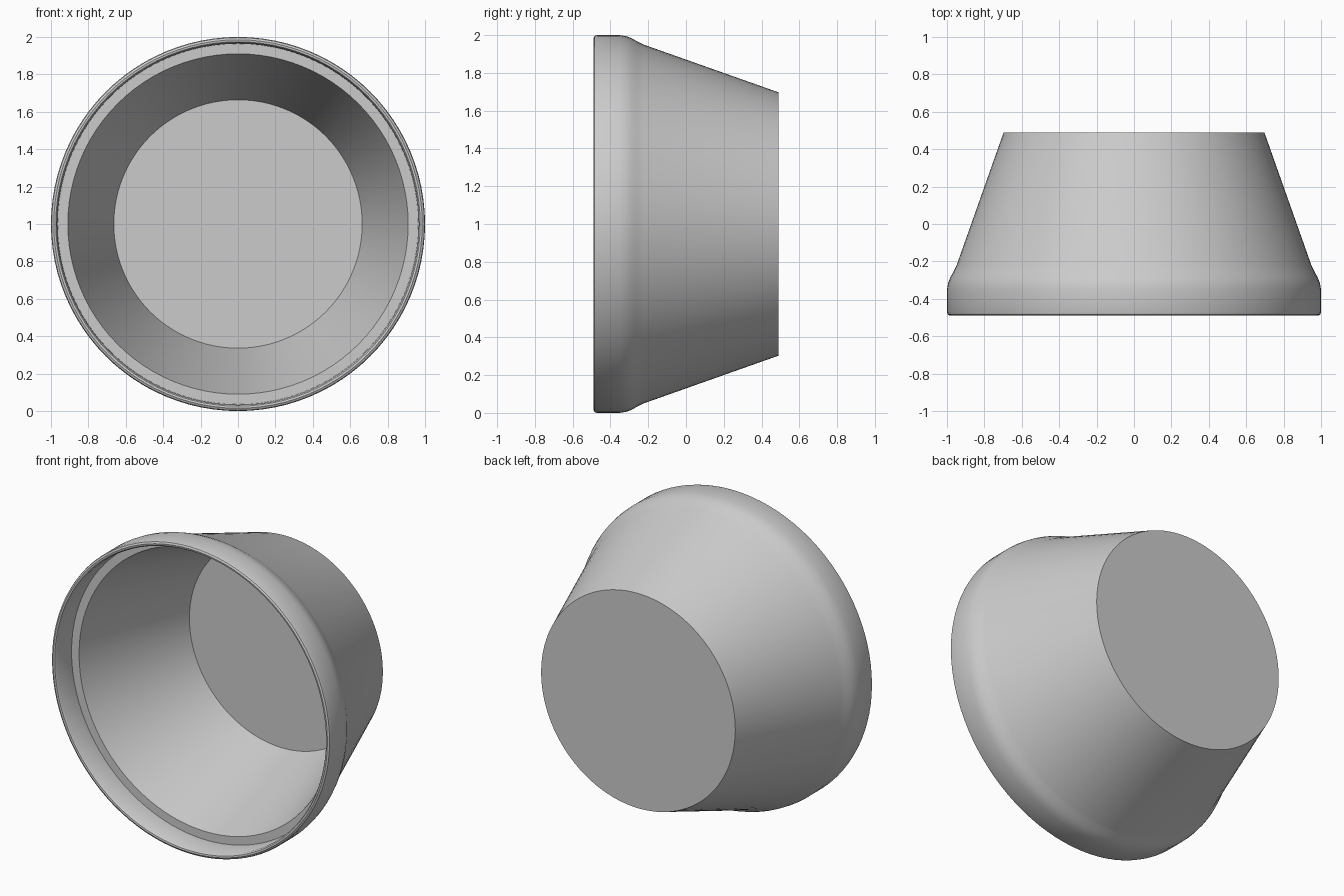
import bpy
import math

cube = bpy.data.objects.get("Cube")
if cube:
    bpy.data.objects.remove(cube)

SEGMENTS = 96

grey = bpy.data.materials.new("plain_grey")
grey.use_nodes = True
colour = (0.6, 0.6, 0.6, 1)
grey.diffuse_color = colour
grey.node_tree.nodes["Principled BSDF"].inputs["Base Color"].default_value = colour


def lathe(name, profile, material):
    """Spin (radius, y) points around the y axis and cap both ends."""
    verts, faces = [], []
    for radius, y in profile:
        for i in range(SEGMENTS):
            a = math.tau * i / SEGMENTS
            verts.append((radius * math.cos(a), y, 1 + radius * math.sin(a)))
    for ring in range(len(profile) - 1):
        start = ring * SEGMENTS
        for i in range(SEGMENTS):
            j = (i + 1) % SEGMENTS
            faces.append((start + i, start + j,
                          start + SEGMENTS + j, start + SEGMENTS + i))
    last = len(verts) - SEGMENTS
    faces.append(tuple(reversed(range(SEGMENTS))))
    faces.append(tuple(range(last, len(verts))))
    mesh = bpy.data.meshes.new(name)
    mesh.from_pydata(verts, [], faces)
    mesh.materials.append(material)
    obj = bpy.data.objects.new(name, mesh)
    bpy.context.collection.objects.link(obj)
    return obj


# Outer base, flared wall, rounded shoulder and rim
outer = [(0.697, 0.49), (0.95, -0.225), (0.965, -0.255), (0.982, -0.285),
         (0.994, -0.315), (1.0, -0.35), (1.0, -0.472), (0.996, -0.484),
         (0.985, -0.49), (0.974, -0.488), (0.967, -0.478)]
# Recessed ledge, tapered inner wall and floor
inner = [(0.964, -0.33), (0.91, -0.33), (0.664, 0.45)]

cup = lathe("cup_shell", outer + inner, grey)

# Outward normals and smooth shading with crisp corners
bpy.ops.object.select_all(action="DESELECT")
cup.select_set(True)
bpy.context.view_layer.objects.active = cup
bpy.ops.object.mode_set(mode="EDIT")
bpy.ops.mesh.select_all(action="SELECT")
bpy.ops.mesh.normals_make_consistent(inside=False)
bpy.ops.object.mode_set(mode="OBJECT")
bpy.ops.object.shade_smooth_by_angle(angle=math.radians(35))
